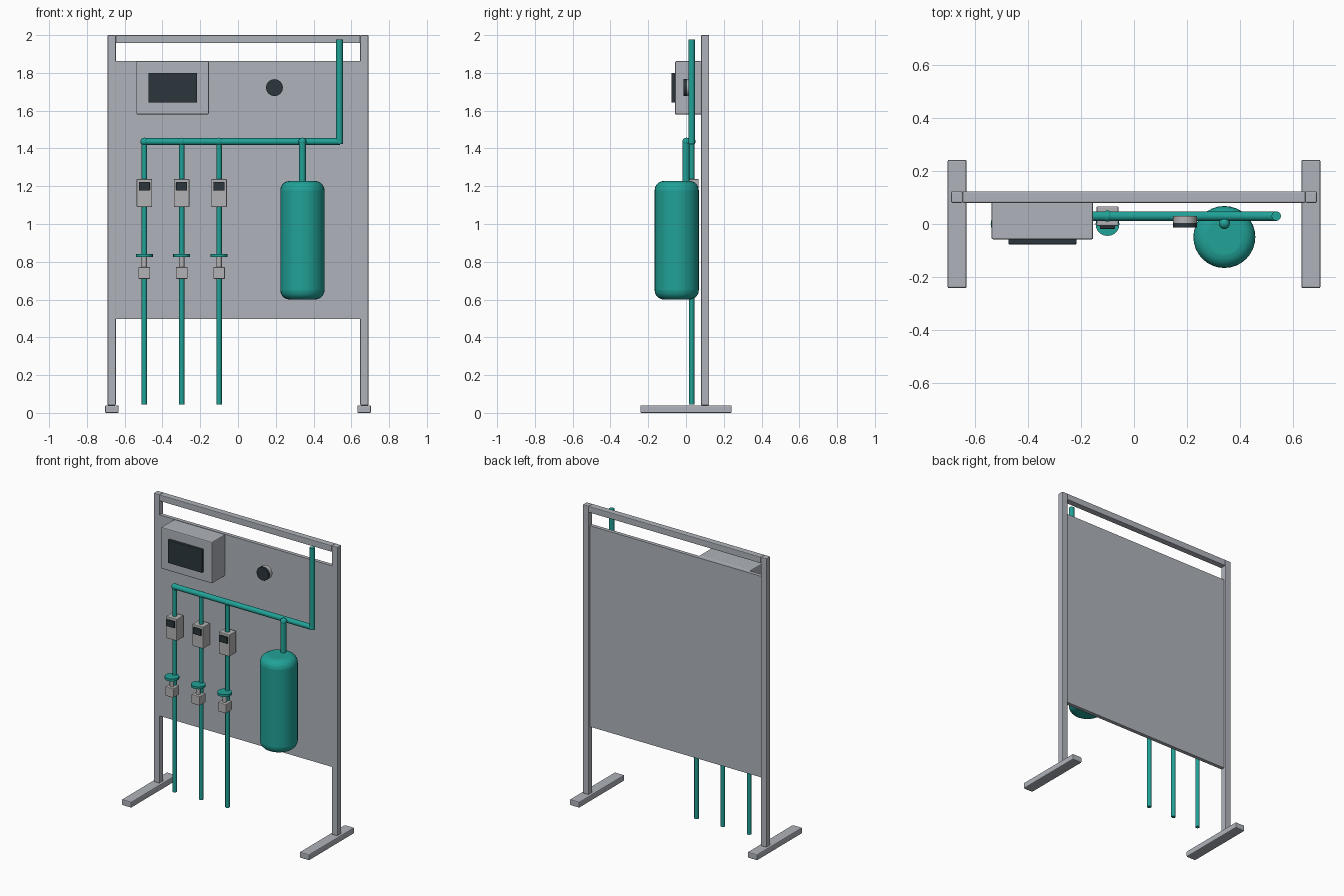
import bpy, math
from mathutils import Vector

if "Cube" in bpy.data.objects:
    bpy.data.objects.remove(bpy.data.objects["Cube"])


def material(name, rgb):
    m = bpy.data.materials.new(name)
    m.diffuse_color = (*rgb, 1)
    m.use_nodes = True
    m.node_tree.nodes["Principled BSDF"].inputs["Base Color"].default_value = m.diffuse_color
    return m


GREY = material("brushed_grey", (0.43, 0.45, 0.49))
LIGHT = material("fitting_grey", (0.45, 0.45, 0.46))
TEAL = material("pipe_teal", (0.015, 0.36, 0.31))
DARK = material("display_dark", (0.025, 0.037, 0.045))


def finish(ob, name, mat, bevel=0, segments=2, smooth=True):
    ob.name = name
    ob.data.materials.append(mat)
    if bevel:
        mod = ob.modifiers.new("edge", "BEVEL")
        mod.width, mod.segments = bevel, segments
        mod.limit_method = "ANGLE"
        mod.angle_limit = math.radians(50)
    if smooth:
        bpy.ops.object.shade_smooth_by_angle(angle=math.radians(40))
    return ob


def box(name, x, y, z, mat, bevel=0.004):
    """Box from (min, max) ranges."""
    lo, hi = Vector((x[0], y[0], z[0])), Vector((x[1], y[1], z[1]))
    bpy.ops.mesh.primitive_cube_add(size=1, location=(lo + hi) / 2)
    ob = bpy.context.object
    ob.scale = hi - lo
    bpy.ops.object.transform_apply(location=False, rotation=False, scale=True)
    return finish(ob, name, mat, bevel, smooth=False)


def rod(name, a, b, r, mat, sides=12, bevel=0, segments=2):
    """Cylinder between two points."""
    a, b = Vector(a), Vector(b)
    bpy.ops.mesh.primitive_cylinder_add(vertices=sides, radius=r, depth=(b - a).length,
                                        location=(a + b) / 2)
    ob = bpy.context.object
    ob.rotation_euler = (b - a).to_track_quat("Z", "Y").to_euler()
    return finish(ob, name, mat, bevel, segments)


def ball(name, p, r):
    bpy.ops.mesh.primitive_uv_sphere_add(segments=16, ring_count=10, radius=r, location=p)
    return finish(bpy.context.object, name, TEAL)


# Frame: feet, posts, top rail and back panel
for side, s in (("left", -1), ("right", 1)):
    box(side + "_foot", sorted((s * 0.632, s * 0.704)), (-0.242, 0.242), (0, 0.04), GREY, 0.006)
    box(side + "_post", sorted((s * 0.647, s * 0.69)), (0.08, 0.123), (0.04, 2.0), GREY)
box("top_rail", (-0.647, 0.647), (0.08, 0.123), (1.957, 2.0), GREY)
box("back_panel", (-0.65, 0.65), (0.083, 0.108), (0.497, 1.862), GREY, 0)

# Control box with screen
box("control_box", (-0.538, -0.154), (-0.058, 0.083), (1.58, 1.862), GREY, 0.006)
box("control_screen", (-0.474, -0.217), (-0.077, -0.057), (1.643, 1.80), DARK, 0.003)

# Round gauge
rod("gauge_case", (0.193, 0.03, 1.722), (0.193, 0.004, 1.722), 0.045, LIGHT, 16)
rod("gauge_face", (0.193, 0.005, 1.722), (0.193, -0.013, 1.722), 0.045, DARK, 16)

# Header pipe and riser
PY, HZ = 0.03, 1.436
rod("header_pipe", (-0.497, PY, HZ), (0.54, PY, HZ), 0.018, TEAL)
rod("riser_pipe", (0.537, PY, HZ - 0.012), (0.537, PY, 1.977), 0.018, TEAL)

# Three branches, each with meter and valve
for i, x in enumerate((-0.496, -0.298, -0.1), 1):
    n = f"_{i}"
    rod("branch_pipe" + n, (x, PY, 0.045), (x, PY, HZ), 0.014, TEAL)
    ball("branch_joint" + n, (x, PY, HZ), 0.021)
    box("meter_body" + n, (x - 0.041, x + 0.041), (-0.007, 0.067), (1.09, 1.238), LIGHT)
    box("meter_screen" + n, (x - 0.029, x + 0.029), (-0.018, -0.006), (1.178, 1.222), DARK, 0.002)
    box("valve_body" + n, (x - 0.031, x + 0.031), (-0.03, 0.035), (0.71, 0.772), LIGHT)
    rod("valve_stem" + n, (x, 0, 0.76), (x, 0, 0.83), 0.014, LIGHT)
    rod("valve_handle" + n, (x, 0, 0.824), (x, 0, 0.84), 0.045, TEAL, 20)

# Pressure tank and its feed pipe
rod("tank", (0.341, -0.049, 0.6), (0.341, -0.049, 1.228), 0.117, TEAL, 32, 0.05, 5)
rod("tank_pipe", (0.341, 0.0, 1.2), (0.341, 0.0, HZ), 0.018, TEAL)
ball("tank_joint", (0.341, 0.002, HZ), 0.021)
